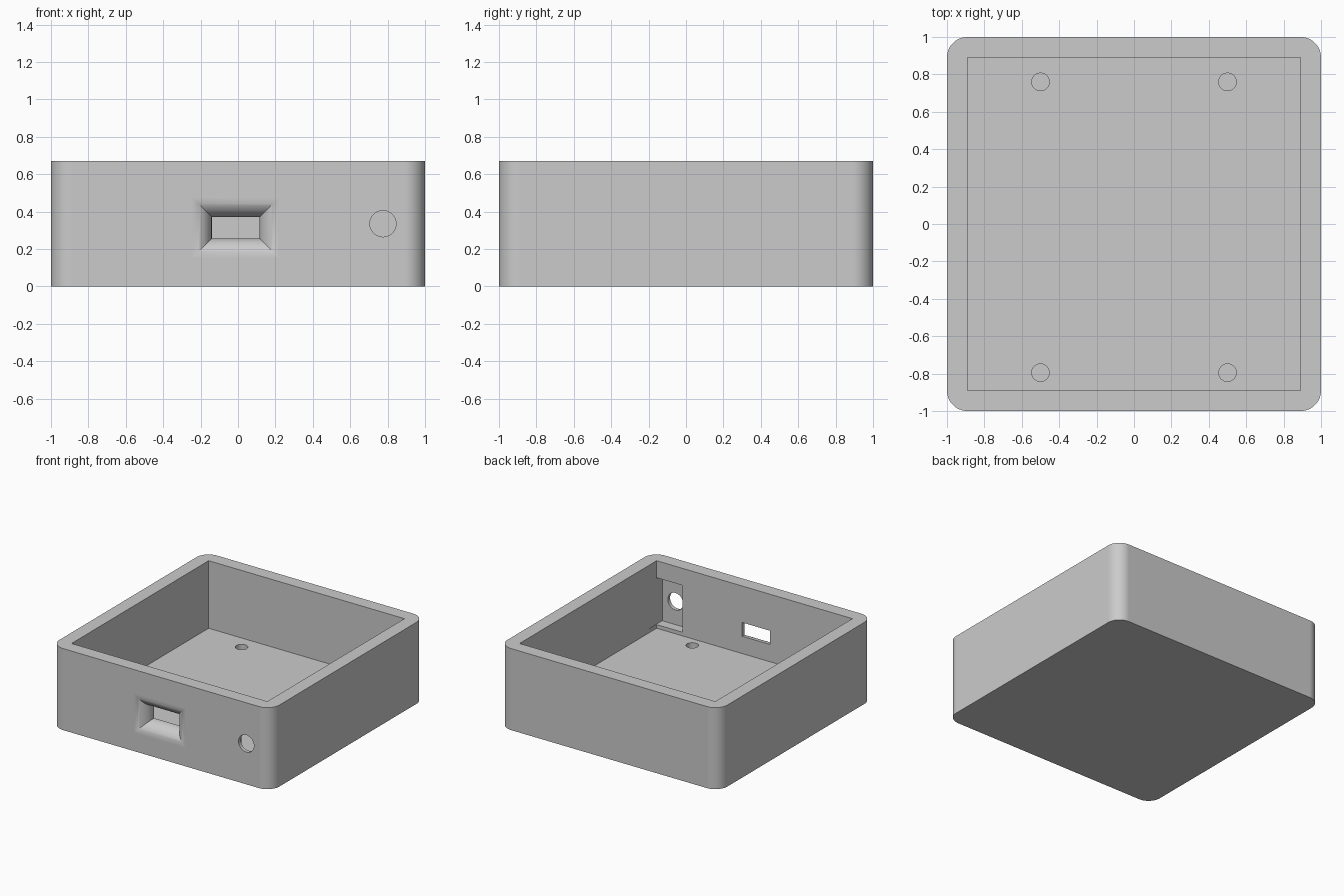
import bpy
import bmesh
from math import sin, cos, pi, radians
from mathutils import Matrix

if "Cube" in bpy.data.objects:
    bpy.data.objects.remove(bpy.data.objects["Cube"], do_unlink=True)

HEIGHT = 0.67
WALL = 0.11
INNER = 1 - WALL
FLOOR = 0.115

grey = bpy.data.materials.new("light grey plastic")
grey.use_nodes = True
grey.diffuse_color = (0.6, 0.6, 0.6, 1)
grey.node_tree.nodes["Principled BSDF"].inputs["Base Color"].default_value = grey.diffuse_color


def finish(name, bm):
    bmesh.ops.recalc_face_normals(bm, faces=bm.faces)
    mesh = bpy.data.meshes.new(name)
    bm.to_mesh(mesh)
    bm.free()
    mesh.materials.append(grey)
    obj = bpy.data.objects.new(name, mesh)
    bpy.context.collection.objects.link(obj)
    return obj


def box(name, low, high, corner=0):
    """Box between two corners, with optionally rounded upright edges."""
    bm = bmesh.new()
    bmesh.ops.create_cube(bm, size=1)
    for v in bm.verts:
        v.co = [(a + b) / 2 + c * (b - a) for a, b, c in zip(low, high, v.co)]
    if corner:
        upright = [e for e in bm.edges if abs(e.verts[0].co.z - e.verts[1].co.z) > 0.1]
        bmesh.ops.bevel(bm, geom=upright, offset=corner, segments=12,
                        profile=0.5, affect='EDGES')
    return finish(name, bm)


def rod(name, radius, length, place, turn=0):
    bm = bmesh.new()
    bmesh.ops.create_cone(bm, cap_ends=True, segments=48, radius1=radius,
                          radius2=radius, depth=length,
                          matrix=Matrix.Translation(place) @ Matrix.Rotation(turn, 4, 'X'))
    return finish(name, bm)


def flared_slot(name, x0, x1, z0, z1, radius, steps=14):
    """Rectangular port that widens to the front along a quarter round."""
    rings = [(-0.8, 0)]
    for i in range(steps + 1):
        t = i / steps * pi / 2
        rings.append((-1 + radius * (1 - sin(t)), radius * (1 - cos(t))))
    rings.append((-1.05, radius))
    bm = bmesh.new()
    loops = [[bm.verts.new(p) for p in ((x0 - g, y, z0 - g), (x1 + g, y, z0 - g),
                                        (x1 + g, y, z1 + g), (x0 - g, y, z1 + g))]
             for y, g in rings]
    for a, b in zip(loops, loops[1:]):
        for i in range(4):
            j = (i + 1) % 4
            bm.faces.new((a[i], a[j], b[j], b[i]))
    bm.faces.new(loops[0])
    bm.faces.new(loops[-1])
    return finish(name, bm)


# Open tray with rounded outer corners
tray = box("enclosure_tray", (-1, -1, 0), (1, 1, HEIGHT), corner=WALL)

# Cavity, front port, round jack hole and the pocket behind it
cutters = [
    box("cavity_cutter", (-INNER, -INNER, FLOOR), (INNER, INNER, 1)),
    flared_slot("port_cutter", -0.14, 0.115, 0.257, 0.37, WALL - 0.003),
    box("jack_pocket_cutter", (0.655, -0.97, 0.145), (0.895, -0.8, 0.53)),
    rod("jack_hole_cutter", 0.07, 0.4, (0.775, -1, 0.335), pi / 2),
]

# Blind screw holes in the floor
for x in (-0.5, 0.5):
    for y in (-0.795, 0.76):
        cutters.append(rod("screw_hole_cutter", 0.047, 0.14, (x, y, FLOOR)))

bpy.context.view_layer.objects.active = tray
for cutter in cutters:
    cutter.hide_render = True
    cut = tray.modifiers.new(cutter.name, 'BOOLEAN')
    cut.operation = 'DIFFERENCE'
    cut.solver = 'EXACT'
    cut.object = cutter
    bpy.ops.object.modifier_apply(modifier=cut.name)
    bpy.data.objects.remove(cutter, do_unlink=True)

# Smooth rounds, crisp edges and flat walls
bpy.ops.object.select_all(action='DESELECT')
tray.select_set(True)
bpy.ops.object.shade_smooth_by_angle(angle=radians(30))
weighted = tray.modifiers.new("flat walls", 'WEIGHTED_NORMAL')
weighted.keep_sharp = True
